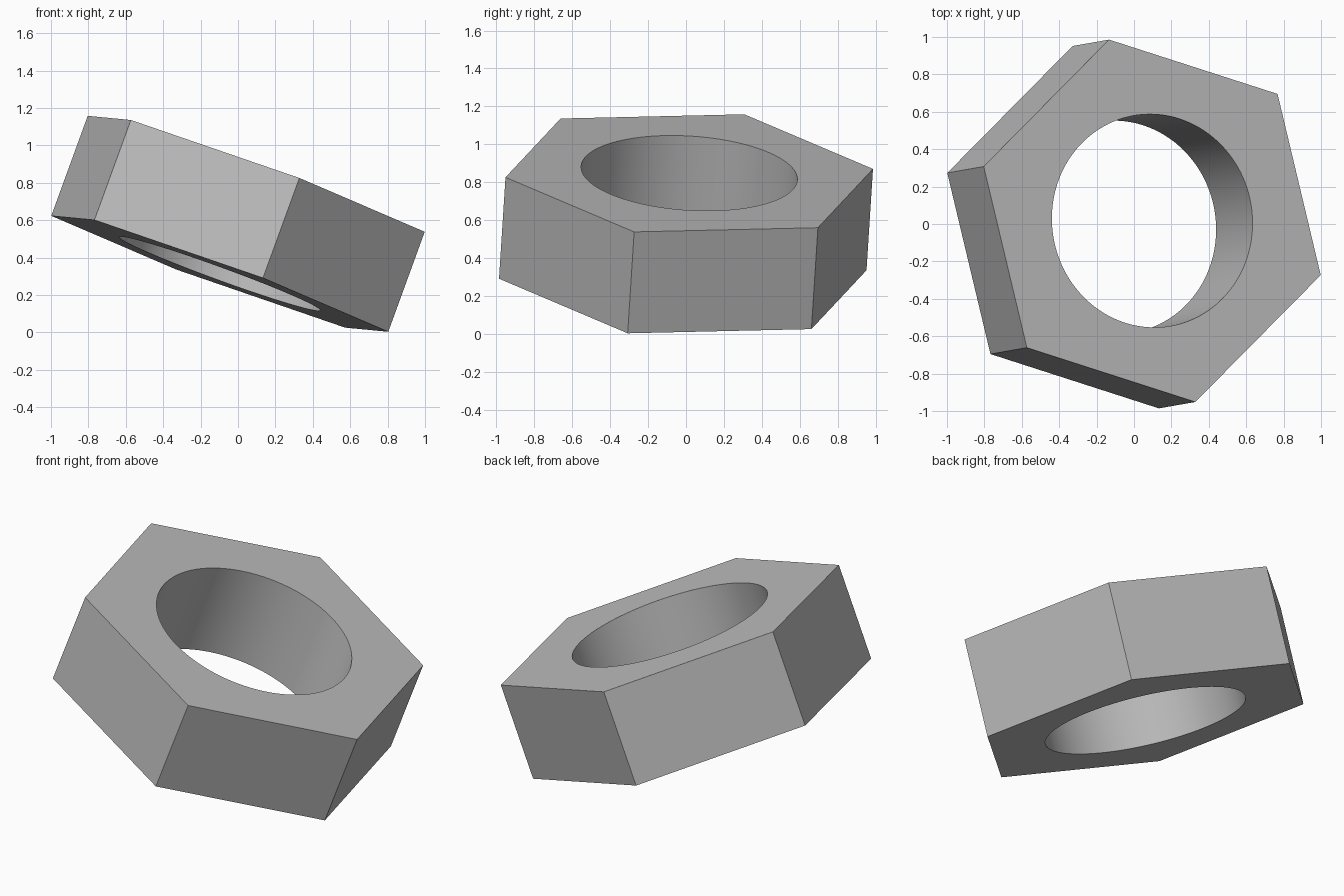
import bpy, bmesh, math
from mathutils import Matrix, Vector

cube = bpy.data.objects.get("Cube")
if cube:
    bpy.data.objects.remove(cube, do_unlink=True)

CORNER_RADIUS, BORE_RADIUS, THICKNESS = 0.996, 0.571, 0.57


def make_material(name, colour):
    mat = bpy.data.materials.new(name)
    mat.use_nodes = True
    mat.diffuse_color = colour
    mat.node_tree.nodes["Principled BSDF"].inputs["Base Color"].default_value = colour
    return mat


# Flat hexagonal ring with a round hole, extruded into the nut body
bm = bmesh.new()
centre = Matrix.Translation((0, 0, -THICKNESS / 2))
for sides, radius in ((6, CORNER_RADIUS), (128, BORE_RADIUS)):
    bmesh.ops.create_circle(bm, segments=sides, radius=radius, matrix=centre)
bmesh.ops.triangle_fill(bm, edges=bm.edges[:], use_beauty=True)
ring = bmesh.ops.extrude_face_region(bm, geom=bm.faces[:])
top = [v for v in ring["geom"] if isinstance(v, bmesh.types.BMVert)]
bmesh.ops.translate(bm, verts=top, vec=(0, 0, THICKNESS))
bmesh.ops.recalc_face_normals(bm, faces=bm.faces[:])

mesh = bpy.data.meshes.new("hex_nut")
bm.to_mesh(mesh)
bm.free()
nut = bpy.data.objects.new("hex_nut", mesh)
bpy.context.collection.objects.link(nut)
mesh.materials.append(make_material("plain grey", (0.5, 0.5, 0.5, 1)))

# Tilt the nut: its axis leans right, and one corner (+y of the circle) aims forward
axis = Vector((0.342, 0.06, 0.938)).normalized()
corner = Vector((0.23, -0.97, -0.025))
corner = (corner - corner.dot(axis) * axis).normalized()
tilt = Matrix((corner.cross(axis), corner, axis)).transposed()
nut.matrix_world = Matrix.Translation((0, 0, 0.581)) @ tilt.to_4x4()

# Smooth bore, crisp outer edges
bpy.ops.object.select_all(action="DESELECT")
nut.select_set(True)
bpy.context.view_layer.objects.active = nut
bpy.ops.object.shade_smooth_by_angle(angle=math.radians(30))
